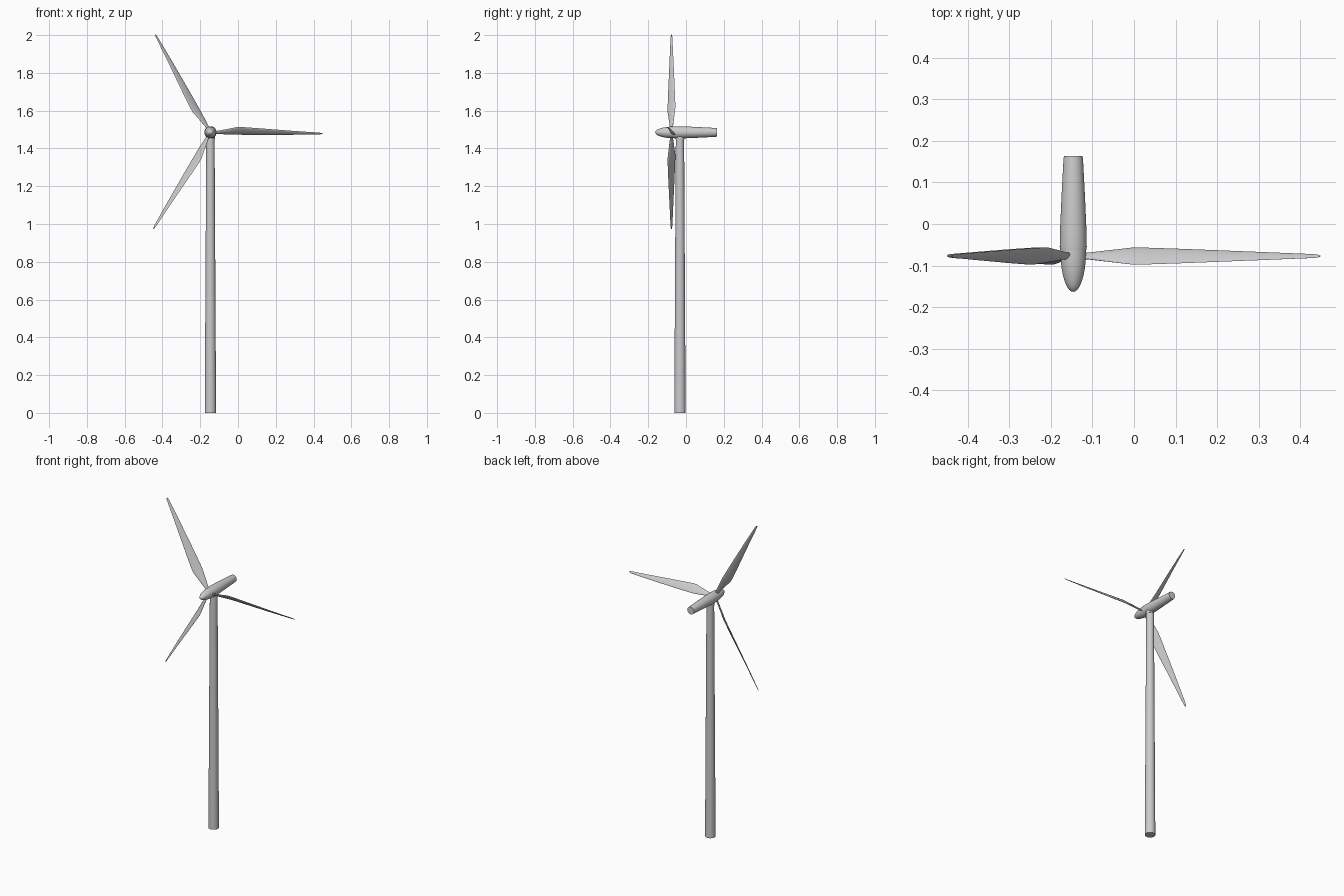
import bpy, bmesh, math
from mathutils import Matrix, Vector

if "Cube" in bpy.data.objects:
    bpy.data.objects.remove(bpy.data.objects["Cube"])

HUB = Vector((-0.146, -0.077, 1.485))   # rotor centre
TOWER_Y = -0.032


def loft(name, rings, matrix=Matrix()):
    """Skin a list of equal-sized point rings and cap both ends."""
    bm = bmesh.new()
    loops = [[bm.verts.new(matrix @ Vector(p)) for p in ring] for ring in rings]
    n = len(loops[0])
    for a, b in zip(loops, loops[1:]):
        for i in range(n):
            j = (i + 1) % n
            bm.faces.new((a[i], a[j], b[j], b[i]))
    bm.faces.new(loops[0][::-1])
    bm.faces.new(loops[-1])
    bmesh.ops.recalc_face_normals(bm, faces=bm.faces)
    mesh = bpy.data.meshes.new(name)
    bm.to_mesh(mesh)
    bm.free()
    obj = bpy.data.objects.new(name, mesh)
    bpy.context.collection.objects.link(obj)
    bpy.ops.object.select_all(action='DESELECT')
    obj.select_set(True)
    bpy.context.view_layer.objects.active = obj
    bpy.ops.object.shade_smooth_by_angle(angle=math.radians(35))
    return obj


def revolve(name, profile, matrix, sides=32):
    """Solid of revolution about local z from (radius, height) pairs."""
    angles = [2 * math.pi * i / sides for i in range(sides)]
    return loft(name, [[(r * math.cos(a), r * math.sin(a), h) for a in angles]
                       for r, h in profile], matrix)


# tower and yaw collar
tower_base = Matrix.Translation((HUB.x, TOWER_Y, 0))
revolve("tower", [(0.030, 0), (0.022, 1.462)], tower_base)
revolve("yaw_collar", [(0.0235, 1.447), (0.0235, 1.463)], tower_base)

# nacelle: tapers towards the back (local z points to +y)
axis = Matrix.Translation((HUB.x, 0, HUB.z)) @ Matrix.Rotation(-math.pi / 2, 4, 'X')
revolve("nacelle", [(0.0315, -0.063), (0.0325, -0.055), (0.0315, -0.01),
                    (0.0285, 0.06), (0.0235, 0.155), (0.0225, 0.163)], axis)

# nose cone: half ellipsoid with its tip at the front
nose = []
for i in range(11):
    t = math.pi / 2 * i / 10
    nose.append((max(0.031 * math.cos(t), 0.0005), -0.063 - 0.1 * math.sin(t)))
revolve("nose_cone", nose, axis)

# blades: (distance, half chord, half thickness, sideways offset of chord centre)
STATIONS = [(0.010, 0.0085, 0.0055, 0.000), (0.035, 0.0105, 0.005, 0.000),
            (0.095, 0.0210, 0.005, 0.004), (0.140, 0.0285, 0.005, 0.008),
            (0.165, 0.0290, 0.005, 0.008), (0.270, 0.0240, 0.004, 0.004),
            (0.430, 0.0150, 0.003, -0.002), (0.575, 0.0065, 0.002, -0.006),
            (0.588, 0.0045, 0.0015, -0.006), (0.594, 0.0015, 0.001, -0.006)]
chord = Vector((0, -1, 1)).normalized()   # 45 degree pitch, front edge up
normal = Vector((0, 1, 1)).normalized()
sections = []
for r, c, t, off in STATIONS:
    centre = Vector((r, 0, off))
    sections.append([centre + chord * c * math.cos(a) + normal * t * math.sin(a)
                     for a in (2 * math.pi * i / 16 for i in range(16))])
for k in range(3):
    turn = Matrix.Translation(HUB) @ Matrix.Rotation(-k * 2 * math.pi / 3, 4, 'Y')
    loft(f"blade_{k + 1}", sections, turn)
